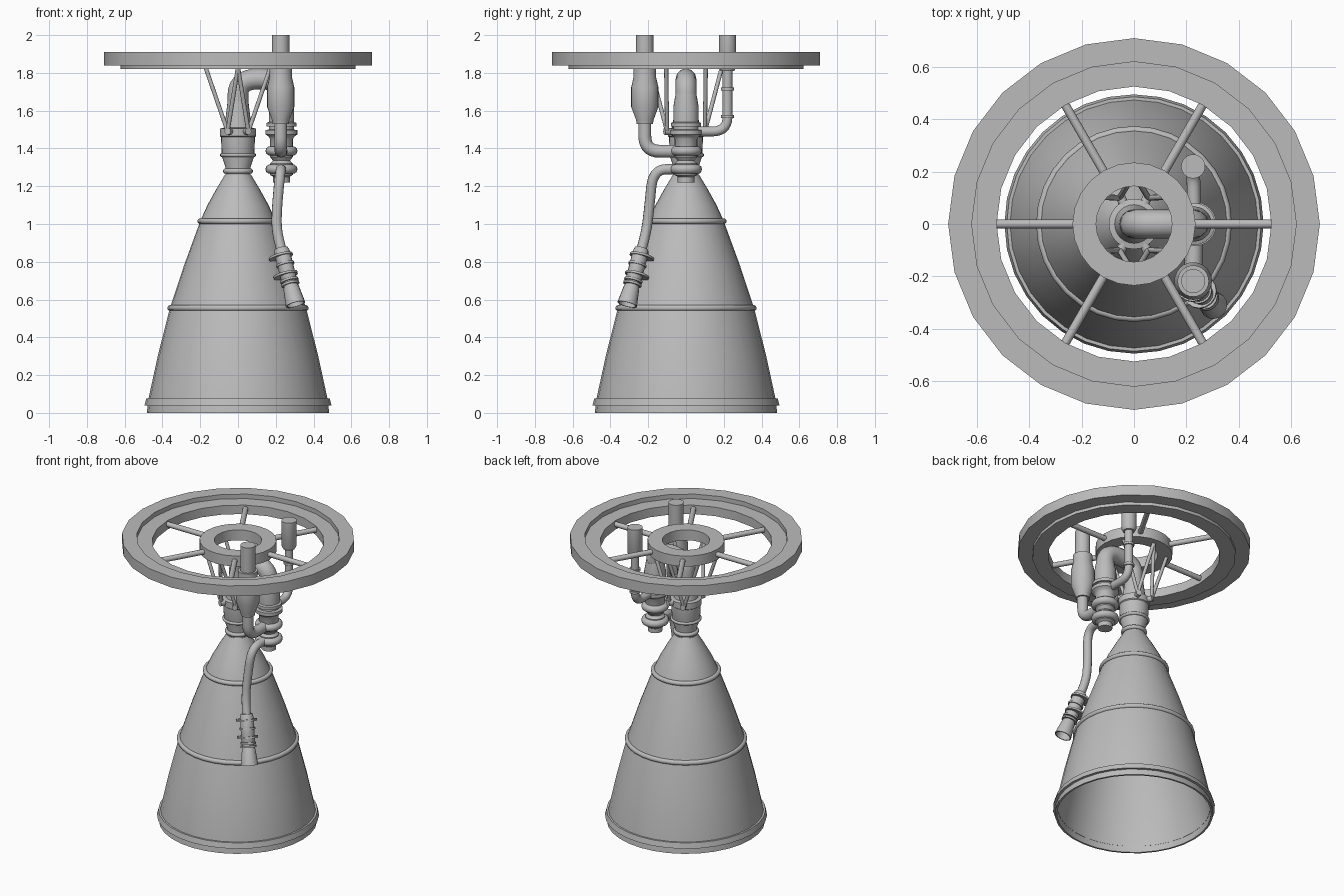
import bpy, bmesh
from math import radians, cos, sin, tau
from mathutils import Vector

cube = bpy.data.objects.get("Cube")
if cube:
    bpy.data.objects.remove(cube)

metal = bpy.data.materials.new("grey_metal")
metal.use_nodes = True
metal.diffuse_color = (0.5, 0.5, 0.5, 1)
metal.node_tree.nodes["Principled BSDF"].inputs["Base Color"].default_value = (0.5, 0.5, 0.5, 1)


def finish(ob, angle=35):
    """Give the part its material and keep hard edges sharp."""
    ob.data.materials.clear()
    ob.data.materials.append(metal)
    bpy.ops.object.select_all(action="DESELECT")
    ob.select_set(True)
    bpy.context.view_layer.objects.active = ob
    bpy.ops.object.shade_smooth_by_angle(angle=radians(angle))
    return ob


def lathe(name, profile, at=(0, 0, 0), axis=(0, 0, 1), sides=24, closed=False, angle=35):
    """Revolve (radius, height) points; a closed profile makes a hollow ring."""
    bm = bmesh.new()
    rows = []
    for r, h in profile:
        if r == 0:
            rows.append([bm.verts.new((0, 0, h))] * sides)
        else:
            rows.append([bm.verts.new((r * cos(tau * i / sides), r * sin(tau * i / sides), h))
                         for i in range(sides)])
    pairs = list(zip(rows, rows[1:]))
    if closed:
        pairs.append((rows[-1], rows[0]))
    for a, b in pairs:
        for i in range(sides):
            j = (i + 1) % sides
            bm.faces.new(dict.fromkeys((a[i], a[j], b[j], b[i])))
    bmesh.ops.recalc_face_normals(bm, faces=bm.faces)
    mesh = bpy.data.meshes.new(name)
    bm.to_mesh(mesh)
    bm.free()
    ob = bpy.data.objects.new(name, mesh)
    bpy.context.collection.objects.link(ob)
    ob.location = at
    ob.rotation_mode = "QUATERNION"
    ob.rotation_quaternion = Vector((0, 0, 1)).rotation_difference(Vector(axis))
    return finish(ob, angle)


def ring(name, inner, outer, low, high, **kw):
    return lathe(name, [(inner, low), (outer, low), (outer, high), (inner, high)], closed=True, **kw)


def bead(name, radius, thick, z, at=(0, 0, 0), sides=24):
    """Rounded band around a body."""
    section = [(radius + thick * cos(tau * k / 10), z + thick * sin(tau * k / 10)) for k in range(10)]
    return lathe(name, section, at=at, sides=sides, closed=True, angle=50)


def pipe(name, points, radius, bend=0.0):
    """Round tube through the points, with each corner rounded by bend."""
    pts = [Vector(p) for p in points]
    path = [pts[0]]
    for a, b, c in zip(pts, pts[1:], pts[2:]):
        p = b + (a - b).normalized() * min(bend, (a - b).length * 0.49)
        q = b + (c - b).normalized() * min(bend, (c - b).length * 0.49)
        for k in range(8):
            t = k / 7
            path.append(p * (1 - t) ** 2 + b * 2 * t * (1 - t) + q * t * t)
    path.append(pts[-1])
    curve = bpy.data.curves.new(name, "CURVE")
    curve.dimensions = "3D"
    curve.bevel_depth = radius
    curve.bevel_resolution = 4
    curve.use_fill_caps = True
    spline = curve.splines.new("POLY")
    spline.points.add(len(path) - 1)
    for sp, co in zip(spline.points, path):
        sp.co = (*co, 1)
    ob = bpy.data.objects.new(name, curve)
    bpy.context.collection.objects.link(ob)
    bpy.ops.object.select_all(action="DESELECT")
    ob.select_set(True)
    bpy.context.view_layer.objects.active = ob
    bpy.ops.object.convert(target="MESH")
    return finish(bpy.context.object)


# Mounting wheel: stepped rim, hub and six spokes
ring("mount_rim", 0.62, 0.71, 1.84, 1.91)
ring("mount_inner_rim", 0.525, 0.622, 1.82, 1.88)
ring("mount_hub", 0.145, 0.235, 1.82, 1.89)
for i in range(6):
    a = tau * i / 6
    d = Vector((cos(a), sin(a), 0))
    up = Vector((0, 0, 1.855))
    pipe(f"spoke_{i + 1}", [d * 0.225 + up, d * 0.535 + up], 0.017)

# Nozzle bell: thin open wall, with bands
outer = [(0.483, 0), (0.473, 0.08), (0.425, 0.3), (0.362, 0.55), (0.286, 0.78),
         (0.198, 1.02), (0.162, 1.1), (0.112, 1.19), (0.07, 1.26)]
inner = [(r - 0.012, z) for r, z in reversed(outer)]
lathe("nozzle_bell", outer + inner, sides=32, closed=True)
lathe("exit_band", [(0.465, 0.04), (0.495, 0.04), (0.486, 0.075), (0.465, 0.075)], sides=32, closed=True)
bead("middle_band", 0.358, 0.016, 0.555, sides=32)
bead("upper_band", 0.2, 0.015, 1.015, sides=32)

# Combustion chamber and injector
lathe("chamber", [(0, 1.24), (0.068, 1.24), (0.066, 1.3), (0.086, 1.36), (0.09, 1.46),
                  (0.096, 1.465), (0.096, 1.505), (0.074, 1.51), (0.066, 1.56), (0.055, 1.65), (0, 1.65)])
bead("throat_band", 0.066, 0.014, 1.28)
bead("chamber_band", 0.086, 0.01, 1.365)

# Hot gas duct from pump to chamber
PUMP = Vector((0.23, 0, 0))
pipe("hot_gas_duct", [(0, 0, 1.6), (0, 0, 1.768), (0.23, 0, 1.768), (0.23, 0, 1.6)], 0.055, 0.11)

# Turbopump stack
lathe("turbopump", [(0, 1.22), (0.044, 1.22), (0.044, 1.25), (0.06, 1.26), (0.06, 1.32), (0.045, 1.335),
                    (0.06, 1.355), (0.06, 1.45), (0.07, 1.465), (0.085, 1.475), (0.085, 1.497),
                    (0.066, 1.5), (0.066, 1.515), (0.08, 1.515), (0.08, 1.535), (0.067, 1.54),
                    (0.067, 1.62), (0.055, 1.69), (0, 1.69)], at=PUMP)
bead("lower_volute", 0.06, 0.025, 1.29, at=PUMP)
bead("upper_volute", 0.06, 0.025, 1.387, at=PUMP)

# Front feed line with bulged coupling
FRONT = Vector((0.226, -0.218, 0))
lathe("front_inlet", [(0, 1.53), (0.043, 1.53), (0.046, 1.55), (0.072, 1.62), (0.072, 1.725),
                      (0.06, 1.775), (0.06, 1.83), (0.046, 1.83), (0.046, 2), (0, 2)], at=FRONT)
pipe("front_feed_pipe", [FRONT + Vector((0, 0, 1.56)), FRONT + Vector((0, 0, 1.385)),
                         (0.23, -0.03, 1.385)], 0.034, 0.08)

# Rear feed line with collars
REAR = Vector((0.226, 0.22, 0))
lathe("rear_inlet", [(0, 1.81), (0.036, 1.81), (0.046, 1.83), (0.046, 2), (0, 2)], at=REAR)
pipe("rear_feed_pipe", [REAR + Vector((0, 0, 1.83)), REAR + Vector((0, 0, 1.49)),
                        (0.23, 0.03, 1.49)], 0.026, 0.08)
for z in (1.57, 1.715):
    ring(f"rear_collar_{z:.1f}", 0.02, 0.034, z - 0.008, z + 0.008, at=REAR, sides=16)

# Turbine exhaust pipe and its open end
DUCT = Vector((0.228, -0.235, 0.87))
DOWN = Vector((0.075, -0.075, -0.29)).normalized()
pipe("exhaust_pipe", [(0.23, -0.03, 1.29), (0.225, -0.175, 1.29), (0.205, -0.195, 1.08),
                      (0.204, -0.21, 0.96), DUCT + DOWN * 0.05], 0.027, 0.1)
lathe("exhaust_nozzle", [(0, 0), (0.036, 0), (0.042, 0.02), (0.042, 0.17), (0.036, 0.18), (0.036, 0.205),
                         (0.042, 0.22), (0.053, 0.315), (0.046, 0.315), (0.036, 0.22), (0, 0.2)],
      at=DUCT, axis=DOWN, sides=16)
for i, t in enumerate((0.045, 0.15)):
    shift = Vector((-0.012, 0.012, 0))
    ring(f"exhaust_flange_{i + 1}", 0.02, 0.065, -0.006, 0.006, at=DUCT + DOWN * t + shift, axis=DOWN, sides=16)
for i, t in enumerate((0.09, 0.18, 0.2)):
    ring(f"exhaust_collar_{i + 1}", 0.03, 0.049, -0.006, 0.006, at=DUCT + DOWN * t, axis=DOWN, sides=16)

# Thrust struts: a pair from each of four feet up to the hub
for sx in (-1, 1):
    for sy in (-1, 1):
        foot = Vector((sx * 0.055, sy * 0.1, 1.49))
        side = f"{'left' if sx > 0 else 'right'}_{'back' if sy > 0 else 'front'}"
        pipe(f"{side}_center_strut", [foot, (0, sy * 0.19, 1.83)], 0.011)
        pipe(f"{side}_outer_strut", [foot, (sx * 0.172, sy * 0.105, 1.83)], 0.011)
        pipe(f"{side}_foot", [(sx * 0.035, sy * 0.065, 1.49), foot + Vector((0, sy * 0.014, 0))], 0.018)
